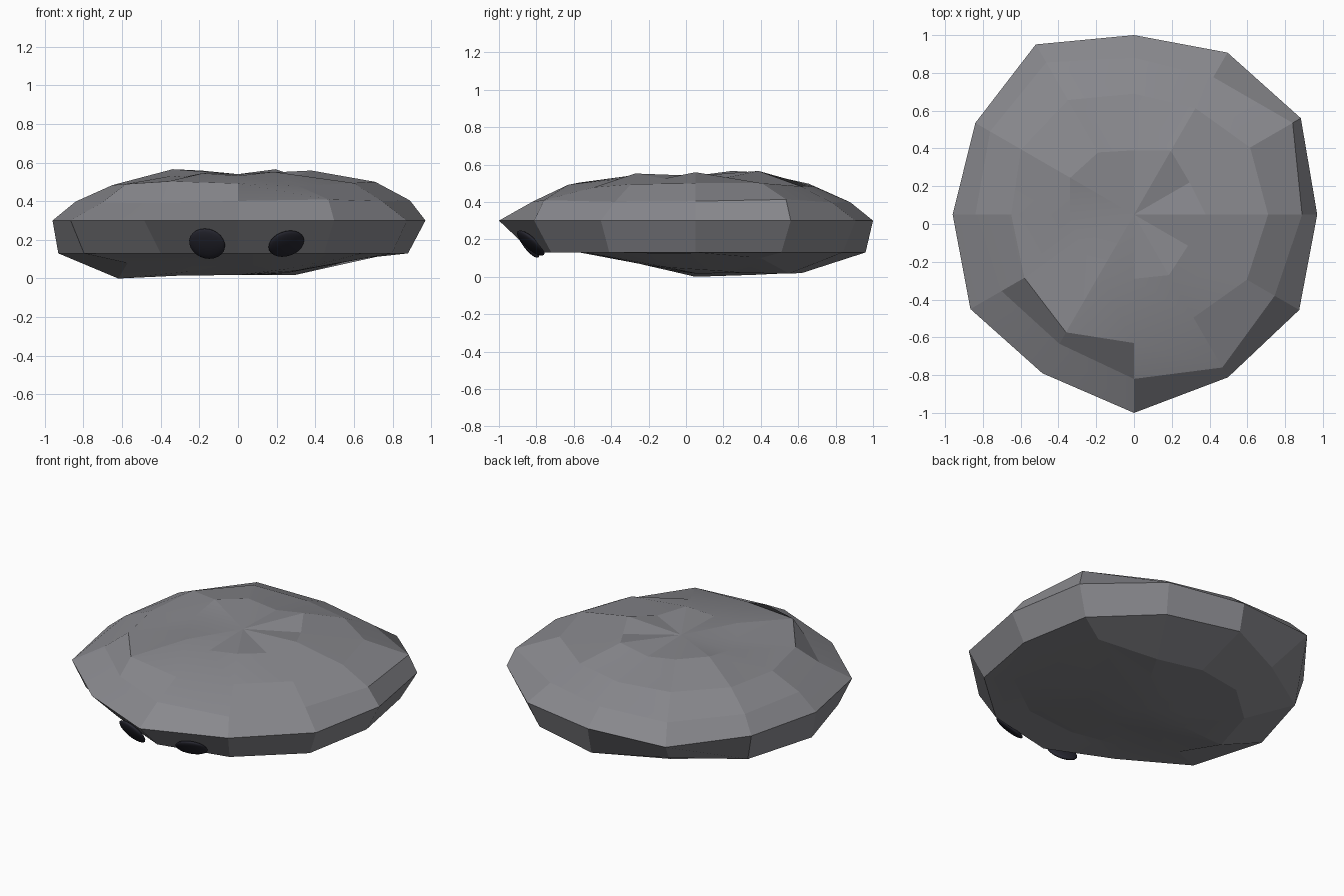
import bpy, bmesh, math
from mathutils import Vector

if "Cube" in bpy.data.objects:
    bpy.data.objects.remove(bpy.data.objects["Cube"])

SEG = 12
CY, MID, HEIGHT = 0.05, 0.30, 0.282


def material(name, color):
    m = bpy.data.materials.new(name)
    m.diffuse_color = color
    m.use_nodes = True
    m.node_tree.nodes["Principled BSDF"].inputs["Base Color"].default_value = m.diffuse_color
    return m


# radial lumpiness, every 30 degrees starting at +x, top to equator
upper = [
    [.38, .34, .39, .34, .38, .39, .34, .33, .36, .34, .37, .33],
    [.71, .71, .65, .64, .70, .69, .65, .67, .72, .68, .63, .69],
    [.89, .97, .84, .83, .93, .88, .84, .81, .79, .87, .935, .86],
    [.97, 1.02, .99, .95, 1.04, .97, .96, 1.0, .97, 1.05, .995, 1.01],
]
# underside: rim, then a belly that is low at the back left
rim_r = [.88, .92, .91, .91, .82, .92, .93, .92, .80, .87, .89, .92]
belly_r = [.74, .70, .58, .57, .60, .62, .62, .66, .64, .62, .68, .74]
belly_z = [.12, .10, .017, .02, .02, .01, .0, .08, .13, .13, .13, .13]
core_z = [.04, .03, .02, .02, .02, .018, .015, .035, .06, .072, .062, .05]


def ring(bm, radii, heights):
    out = []
    for i, (r, z) in enumerate(zip(radii, heights)):
        a = math.tau * i / SEG
        out.append(bm.verts.new((r * math.cos(a), CY + r * math.sin(a), z)))
    return out


# stone body: flattened, lumpy 12 x 8 sphere
bm = bmesh.new()
rings = []
for k, radii in enumerate(upper):
    a = math.radians(22.5 * (k + 1))
    rings.append(ring(bm, radii, [MID + HEIGHT * math.cos(a) * r / math.sin(a) for r in radii]))
rings.append(ring(bm, rim_r, [.13] * SEG))
rings.append(ring(bm, belly_r, belly_z))
rings.append(ring(bm, [.30] * SEG, core_z))
top = bm.verts.new((0, CY, .54))
bottom = bm.verts.new((0, CY, .018))
for a, b in zip(rings, rings[1:]):
    for i in range(SEG):
        j = (i + 1) % SEG
        bm.faces.new((a[i], b[i], b[j], a[j]))
for i in range(SEG):
    j = (i + 1) % SEG
    bm.faces.new((top, rings[0][i], rings[0][j]))
    bm.faces.new((bottom, rings[-1][j], rings[-1][i]))
bmesh.ops.recalc_face_normals(bm, faces=bm.faces[:])
mesh = bpy.data.meshes.new("stone_body")
bm.to_mesh(mesh)
bm.free()
stone = bpy.data.objects.new("stone_body", mesh)
bpy.context.collection.objects.link(stone)
mesh.materials.append(material("stone_grey", (.25, .25, .27, 1)))
bpy.context.view_layer.objects.active = stone
stone.select_set(True)
bpy.ops.object.shade_smooth_by_angle(angle=math.radians(9))

# two dark lens-shaped eyes tucked under the front rim
eye_mat = material("eye_dark", (.02, .02, .03, 1))


def eye(name, centre, normal):
    bpy.ops.mesh.primitive_uv_sphere_add(segments=24, ring_count=12, radius=.095, location=centre)
    o = bpy.context.object
    o.name = name
    o.scale = (1, 1, .24)
    o.rotation_euler = Vector(normal).to_track_quat('Z', 'Y').to_euler()
    o.data.materials.append(eye_mat)
    bpy.ops.object.shade_smooth_by_angle(angle=math.radians(40))


eye("left_eye", (-.16, -.845, .18), (-.2, -.78, -.57))
eye("right_eye", (.25, -.83, .18), (.25, -.65, -.72))
